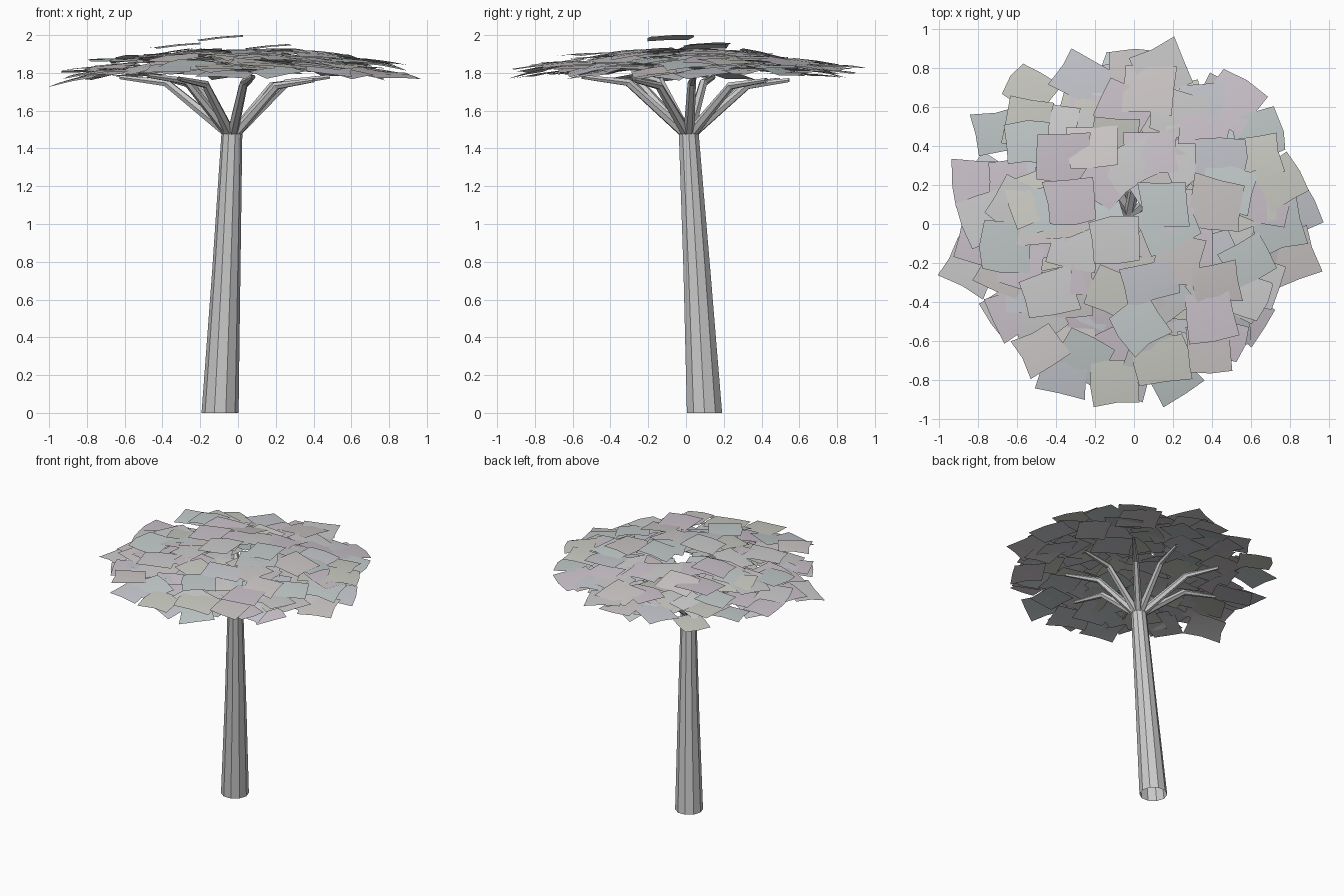
import bpy, bmesh, math, random
from mathutils import Vector, Matrix, Euler

if "Cube" in bpy.data.objects:
    bpy.data.objects.remove(bpy.data.objects["Cube"])

random.seed(7)


def new_object(name, bm):
    mesh = bpy.data.meshes.new(name)
    bm.to_mesh(mesh)
    bm.free()
    ob = bpy.data.objects.new(name, mesh)
    bpy.context.collection.objects.link(ob)
    return ob


def tube(bm, points, radii, sides, level=False):
    """Tapered flat-sided open tube; level keeps its rings horizontal."""
    points = [Vector(p) for p in points]
    rings = []
    for i, (p, r) in enumerate(zip(points, radii)):
        d = points[min(i + 1, len(points) - 1)] - points[max(i - 1, 0)]
        q = d.to_track_quat('Z', 'Y')
        if level:
            q.identity()
        rings.append([bm.verts.new(p + q @ Vector((
            r * math.cos(math.tau * k / sides), r * math.sin(math.tau * k / sides), 0)))
            for k in range(sides)])
    for a, b in zip(rings, rings[1:]):
        for k in range(sides):
            n = (k + 1) % sides
            bm.faces.new((a[k], a[n], b[n], b[k]))


def card(bm, centre, spin, tilt, width, length, mat):
    """Leaf card: an uneven 2 x 2 patch, drooping slightly at its edges."""
    rot = tilt @ Matrix.Rotation(spin, 3, 'Z')
    rows = []
    for u in (-0.5, 0, 0.5):
        row = []
        for v in (-0.5, 0, 0.5):
            jx, jy = (random.uniform(-0.013, 0.013) for _ in range(2))
            droop = -0.015 * (u * u + v * v)
            row.append(bm.verts.new(centre + rot @ Vector(
                (u * width + jx, v * length + jy, droop + 0.004))))
        rows.append(row)
    for a, b in zip(rows, rows[1:]):
        for k in (0, 1):
            f = bm.faces.new((a[k], b[k], b[k + 1], a[k + 1]))
            f.material_index = mat
            f.smooth = True


# Leaning tapered trunk
bm = bmesh.new()
tube(bm, [(-0.095, 0.098, 0), (-0.062, 0.058, 0.75), (-0.032, 0.014, 1.49)],
     [0.098, 0.075, 0.055], 10, level=True)
new_object("trunk", bm)

# Branches: steep first, then flattening under the canopy
bm = bmesh.new()
fork = Vector((-0.032, 0.014, 0))
for i in range(9):
    a = math.tau * i / 9 + 0.1 + random.uniform(-0.12, 0.12)
    out = Vector((math.cos(a), math.sin(a), 0))
    kink = random.uniform(0.28, 0.36)
    z = random.uniform(1.73, 1.76)
    tube(bm, [fork + out * 0.025 + Vector((0, 0, 1.485)),
              fork + out * kink + Vector((0, 0, z)),
              fork + out * (kink + random.uniform(0.22, 0.3)) + Vector((0, 0, z + 0.03))],
         [0.029, 0.022, 0.012], 6)
new_object("branches", bm)

# Canopy card centres: the uneven rim, then a filled inner disc
rim = [(-.84, -.22), (-.81, .2), (-.69, .48), (-.53, .69), (-.26, .75), (0, .78),
       (.14, .79), (.5, .63), (.64, .45), (.75, .22), (.81, .08), (.8, -.17),
       (.57, -.36), (.43, -.58), (.2, -.79), (-.1, -.81), (-.36, -.76),
       (-.48, -.64), (-.64, -.44), (-.76, -.1)]
centres = [Vector(p) for p in rim]
count = 130
for i in range(count):
    r = max(0.17, 0.77 * math.sqrt((i + 2) / (count + 1)) + random.uniform(-0.03, 0.01))
    a = i * 2.39996 + random.uniform(-0.12, 0.12)
    c = Vector((r * math.cos(a), r * math.sin(a)))
    if (c - Vector((-0.03, 0.13))).length > 0.13:     # small gap over the fork
        centres.append(c)

# Overlapping leaf cards on a shallow dome
bm = bmesh.new()
for i, c in enumerate(centres):
    dome = 1.888 - 0.075 * (c.length / 0.82) ** 2
    jitter = random.uniform(-0.045, 0.04)
    axis = Vector((-c.y, c.x, 0)).normalized()
    outward = Matrix.Rotation(math.radians(random.uniform(2, 11)), 3, axis)
    wobble = Euler((random.gauss(0, 0.05), random.gauss(0, 0.05), 0)).to_matrix()
    card(bm, Vector((c.x, c.y, dome + jitter)), random.uniform(-0.6, 0.6),
         wobble @ outward, random.uniform(0.22, 0.28), random.uniform(0.20, 0.26), i % 6)
# Highest cards at the crown
for x, y, z, mat in ((-0.1, -0.085, 1.98, 0), (-0.33, 0.12, 1.94, 1), (0.16, 0.1, 1.935, 2)):
    card(bm, Vector((x, y, z)), 0.1, Euler((0.04, -0.1, 0)).to_matrix(), 0.25, 0.23, mat)
top = max(v.co.z for v in bm.verts)
for v in bm.verts:
    v.co.z += 2.0 - top
canopy = new_object("canopy", bm)

# Pale leaf tints
tints = [(0.62, 0.62, 0.62), (0.60, 0.55, 0.60), (0.55, 0.60, 0.60),
         (0.60, 0.60, 0.55), (0.57, 0.58, 0.62), (0.61, 0.57, 0.57)]
for i, c in enumerate(tints):
    m = bpy.data.materials.new("leaf_tint_%d" % i)
    m.diffuse_color = (*c, 1)
    m.use_nodes = True
    m.node_tree.nodes["Principled BSDF"].inputs["Base Color"].default_value = m.diffuse_color
    canopy.data.materials.append(m)
